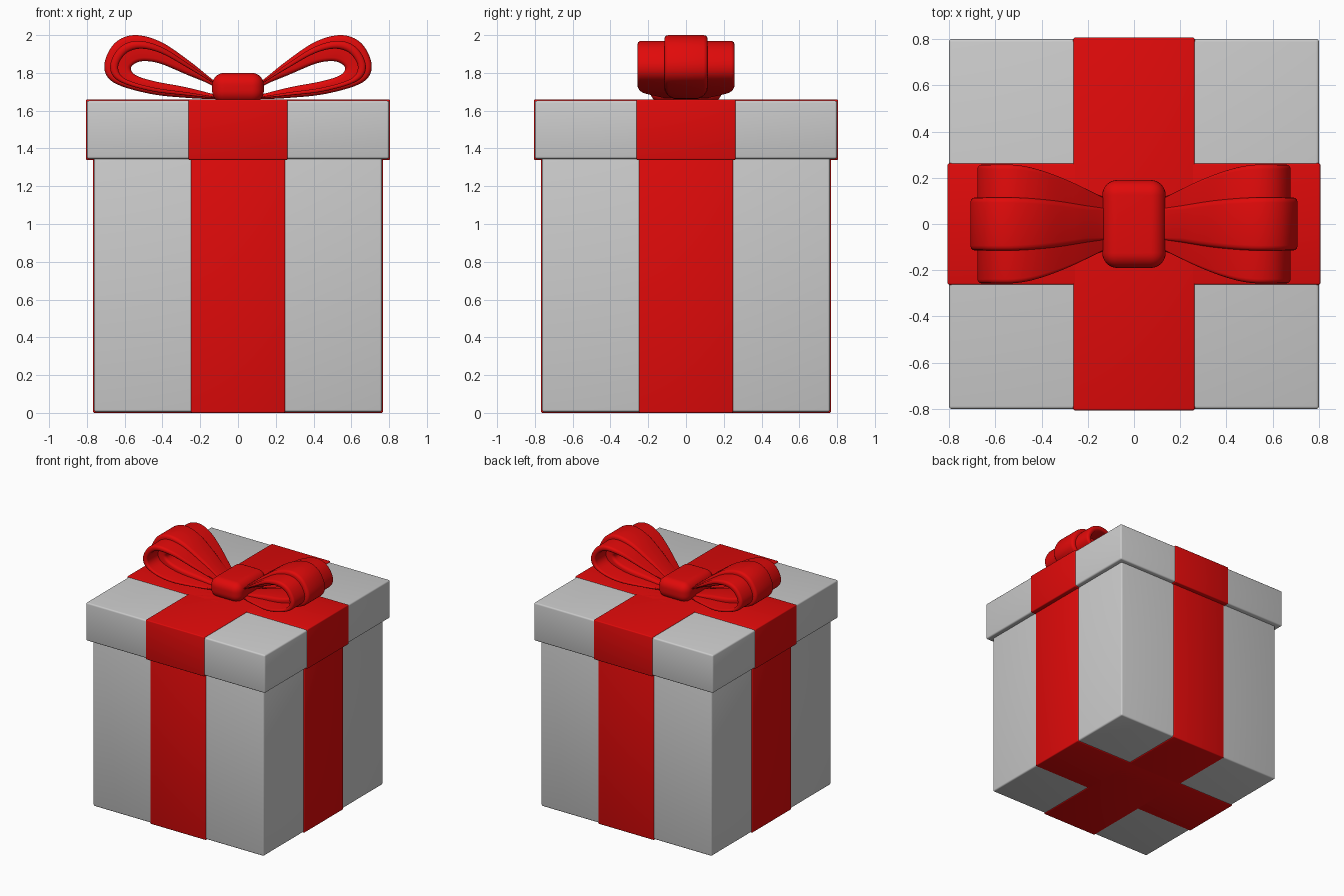
import bpy, bmesh, math
from mathutils import Vector

if "Cube" in bpy.data.objects:
    bpy.data.objects.remove(bpy.data.objects["Cube"])

red = bpy.data.materials.new("ribbon_red")
red.diffuse_color = (0.75, 0.003, 0.003, 1)
red.use_nodes = True
red.node_tree.nodes["Principled BSDF"].inputs["Base Color"].default_value = red.diffuse_color


def finish(name, bm, mat=None):
    bmesh.ops.recalc_face_normals(bm, faces=bm.faces)
    me = bpy.data.meshes.new(name)
    bm.to_mesh(me)
    bm.free()
    ob = bpy.data.objects.new(name, me)
    bpy.context.collection.objects.link(ob)
    if mat:
        me.materials.append(mat)
    bpy.ops.object.select_all(action='DESELECT')
    bpy.context.view_layer.objects.active = ob
    ob.select_set(True)
    bpy.ops.object.shade_smooth_by_angle(angle=math.radians(40))
    return ob


def box(name, hx, hy, z0, z1, bevel, mat=None, segments=3):
    bm = bmesh.new()
    bmesh.ops.create_cube(bm, size=1)
    for v in bm.verts:
        v.co = (v.co.x * 2 * hx, v.co.y * 2 * hy, z0 + (v.co.z + 0.5) * (z1 - z0))
    bmesh.ops.bevel(bm, geom=bm.edges[:], offset=bevel, segments=segments,
                    profile=0.5, affect='EDGES')
    return finish(name, bm, mat)


# Box and lid
box("box_body", 0.762, 0.762, 0.005, 1.36, 0.012)
box("lid", 0.80, 0.80, 1.345, 1.653, 0.012)

# Ribbon bands wrapped both ways round the box and lid
box("body_ribbon_front_back", 0.25, 0.768, 0.0, 1.36, 0.008, red)
box("body_ribbon_sides", 0.768, 0.25, 0.0, 1.36, 0.008, red)
box("lid_ribbon_front_back", 0.263, 0.806, 1.339, 1.66, 0.008, red)
box("lid_ribbon_sides", 0.806, 0.263, 1.339, 1.66, 0.008, red)

# Bow loop profiles (x, z): outer outline and inner hole, matched point by point
OUTER = [(0.03, 1.69), (0.135, 1.765), (0.26, 1.865), (0.41, 1.965), (0.55, 2.0),
         (0.655, 1.955), (0.708, 1.84), (0.66, 1.75), (0.47, 1.69), (0.26, 1.667), (0.10, 1.66)]
INNER = [(0.05, 1.68), (0.15, 1.74), (0.27, 1.79), (0.40, 1.845), (0.48, 1.862),
         (0.535, 1.855), (0.567, 1.825), (0.54, 1.787), (0.44, 1.755), (0.28, 1.725), (0.10, 1.68)]


def smooth_path(pts, steps=7):
    p = [Vector(q) for q in pts]
    p = [2 * p[0] - p[1]] + p + [2 * p[-1] - p[-2]]
    out = []
    for i in range(1, len(p) - 2):
        a, b, c, d = p[i - 1:i + 3]
        for s in range(steps):
            t = s / steps
            out.append(0.5 * (2 * b + (c - a) * t + (2 * a - 5 * b + 4 * c - d) * t * t
                              + (3 * b - a - 3 * c + d) * t ** 3))
    return out + [p[-2]]


def bow_band(name, side, f0, f1, w_knot, w_end):
    # Rounded cross-section swept round the loop, widening away from the knot
    bm = bmesh.new()
    rings = []
    for o, i in zip(smooth_path(OUTER), smooth_path(INNER)):
        a, b = o.lerp(i, f0), o.lerp(i, f1)
        t = min(1, max(0, (o.x - 0.10) / 0.48))
        w = w_knot + (w_end - w_knot) * math.sin(t * math.pi / 2)
        h = (b - a).length
        r = min(0.022, h * 0.4)
        ring = []
        for cy, cd, start in ((1, 1, 0), (-1, 1, 90), (-1, 0, 180), (1, 0, 270)):
            for k in range(4):
                ang = math.radians(start + 30 * k)
                y = cy * (w - r) + r * math.cos(ang)
                d = (h - r if cd else r) + r * math.sin(ang)
                q = a.lerp(b, d / h)
                ring.append(bm.verts.new((side * q.x, y, q.y)))
        rings.append(ring)
    n = len(rings[0])
    for r0, r1 in zip(rings, rings[1:]):
        for k in range(n):
            bm.faces.new((r0[k], r0[(k + 1) % n], r1[(k + 1) % n], r1[k]))
    bm.faces.new(rings[0])
    bm.faces.new(rings[-1])
    finish(name, bm, red)


for label, side in (("left", -1), ("right", 1)):
    bow_band(f"bow_wide_loop_{label}", side, 0.22, 0.52, 0.10, 0.257)
    bow_band(f"bow_centre_loop_{label}", side, 0.0, 1.0, 0.065, 0.115)

# Knot
box("bow_knot", 0.137, 0.19, 1.64, 1.80, 0.065, red, 8)
